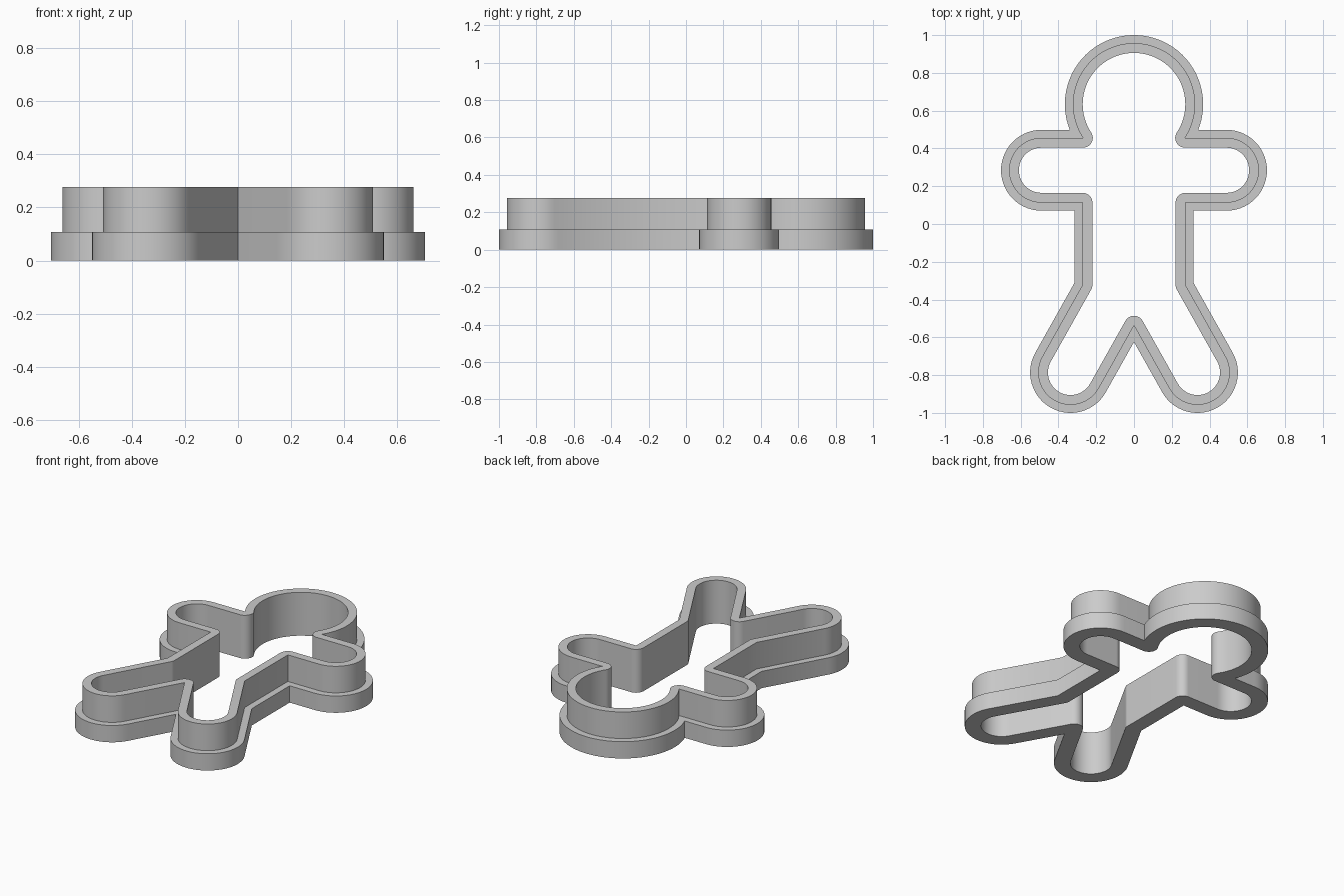
import bpy
import bmesh
from math import sin, cos, tan, sqrt, atan2, radians, pi

cube = bpy.data.objects.get("Cube")
if cube:
    bpy.data.objects.remove(cube, do_unlink=True)

# Figure dimensions, measured on the blade's outer face
HEAD_Y, HEAD_R = 0.634, 0.3235
LIMB_R = 0.1715
ARM_X, ARM_Y = 0.49, 0.2845
LEG_X, LEG_Y = 0.336, -0.786
WAIST = 0.272
SPLAY = radians(29.3)
RIM, WALL = 0.0425, -0.052        # offsets outward and inward
RIM_TOP, TOP = 0.107, 0.276


def arc(cx, cy, r, a1, a2, n=28):
    return [(cx + r * cos(a1 + (a2 - a1) * i / n),
             cy + r * sin(a1 + (a2 - a1) * i / n)) for i in range(n + 1)]


def corner(x, y, a1, a2, d, n=12):
    """Reentrant corner: round when offset inward, mitred when outward."""
    if d < 0:
        return arc(x, y, d, a1, a2, n)
    k = d / (1 + cos(a2 - a1))
    return [(x + k * (cos(a1) + cos(a2)), y + k * (sin(a1) + sin(a2)))] * (n + 1)


def neck_point(d):
    y = ARM_Y + LIMB_R + d
    return sqrt((HEAD_R + d) ** 2 - (HEAD_Y - y) ** 2), y


def outline(d):
    """Closed outline of the figure, offset by d."""
    nx, ny = neck_point(max(d, 0))
    neck = atan2(ny - HEAD_Y, nx)
    hip_y = (LEG_Y + LIMB_R * sin(SPLAY)
             + (LEG_X + LIMB_R * cos(SPLAY) - WAIST) / tan(SPLAY))
    crotch_y = (LEG_Y - LIMB_R * sin(SPLAY)
                + (LEG_X - LIMB_R * cos(SPLAY)) / tan(SPLAY))
    half = arc(0, HEAD_Y, HEAD_R + d, pi / 2, neck, 40)
    half += corner(nx, ny, neck, pi / 2, d) if d < 0 else [(nx, ny)] * 13
    half += arc(ARM_X, ARM_Y, LIMB_R + d, pi / 2, -pi / 2)
    half += corner(WAIST, ARM_Y - LIMB_R, -pi / 2, 0, d)
    half += corner(WAIST, hip_y, 0, SPLAY, d)
    half += arc(LEG_X, LEG_Y, LIMB_R + d, SPLAY, SPLAY - pi)
    half += corner(0, crotch_y, SPLAY - pi, -SPLAY, d)[:7]
    return half + [(-x, y) for x, y in reversed(half[1:-1])]


# Cutter body: stepped wall section swept around the outline
section = [(RIM, 0), (RIM, RIM_TOP), (0, RIM_TOP), (0, TOP), (WALL, TOP), (WALL, 0)]
bm = bmesh.new()
rings = [[bm.verts.new((x, y, z)) for x, y in outline(d)] for d, z in section]
for a, b in zip(rings, rings[1:] + rings[:1]):
    for i in range(len(a)):
        bm.faces.new((a[i - 1], a[i], b[i], b[i - 1]))
bmesh.ops.remove_doubles(bm, verts=bm.verts, dist=1e-5)
bmesh.ops.recalc_face_normals(bm, faces=bm.faces)
mesh = bpy.data.meshes.new("cookie_cutter")
bm.to_mesh(mesh)
bm.free()
cutter = bpy.data.objects.new("cookie_cutter", mesh)
bpy.context.collection.objects.link(cutter)

# Plain grey
grey = bpy.data.materials.new("light_grey")
grey.use_nodes = True
grey.diffuse_color = (0.6, 0.6, 0.6, 1)
grey.node_tree.nodes["Principled BSDF"].inputs["Base Color"].default_value = (0.6, 0.6, 0.6, 1)
mesh.materials.append(grey)

bpy.ops.object.select_all(action='DESELECT')
cutter.select_set(True)
bpy.context.view_layer.objects.active = cutter
bpy.ops.object.shade_smooth_by_angle(angle=radians(30))
